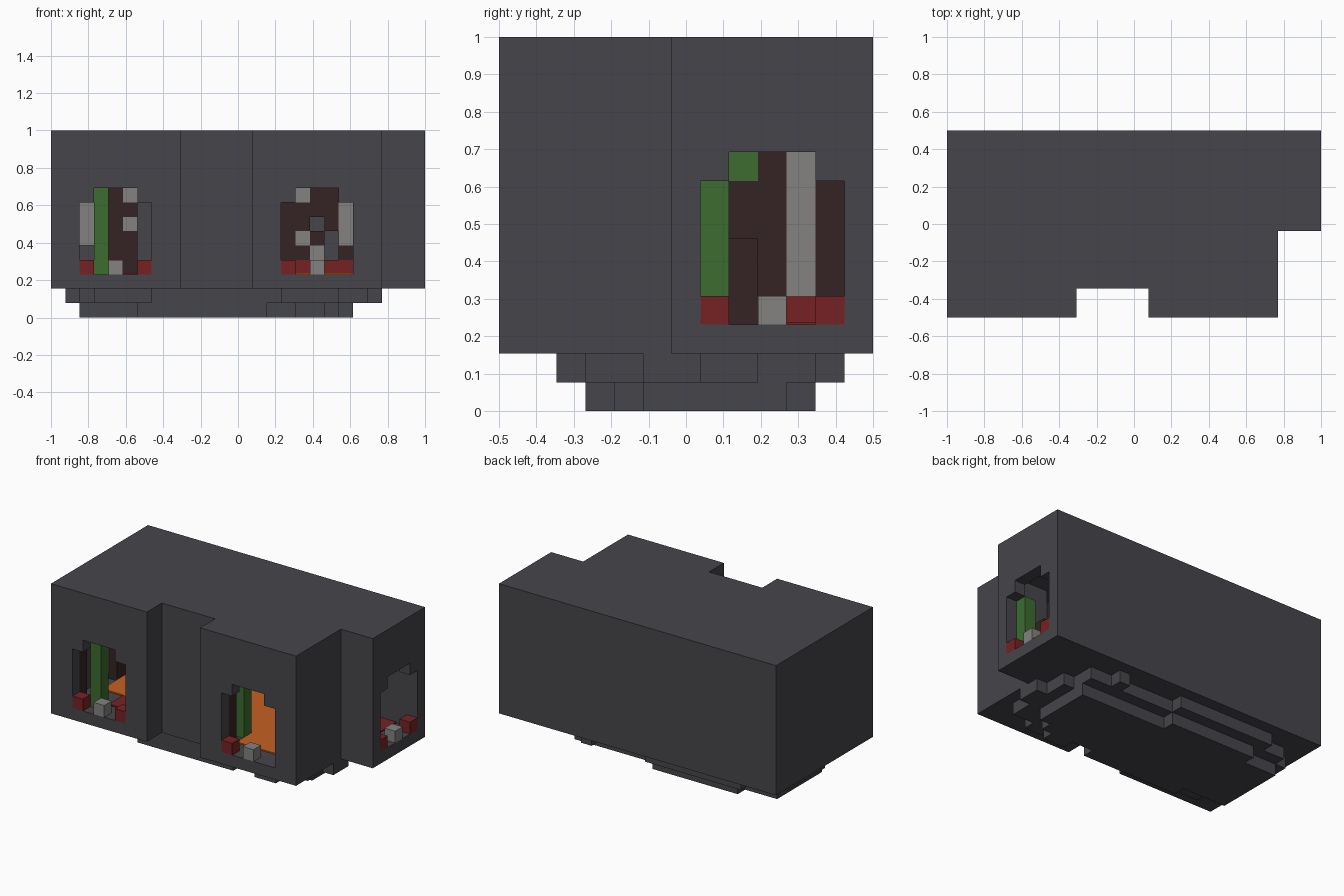
import bpy
import bmesh
from mathutils import Vector

if "Cube" in bpy.data.objects:
    bpy.data.objects.remove(bpy.data.objects["Cube"], do_unlink=True)

U = 2 / 26                      # one block


def place(p):
    return Vector((p[0] * U - 1, p[1] * U - 0.5, p[2] * U))


def material(name, color):
    m = bpy.data.materials.new(name)
    m.use_nodes = True
    m.diffuse_color = (*color, 1)
    m.node_tree.nodes["Principled BSDF"].inputs["Base Color"].default_value = (*color, 1)
    return m


STONE = material("dark stone", (.061, .060, .069))
WHITE = material("pale stone", (.227, .223, .216))
BROWN = material("dark brown", (.036, .017, .017))
RED = material("deep red", (.18, .016, .017))
GREEN = material("leaf green", (.045, .15, .028))
LAVA = material("molten orange", (.57, .117, .016))


def finish(bm, name, mat):
    bmesh.ops.recalc_face_normals(bm, faces=bm.faces[:])
    mesh = bpy.data.meshes.new(name)
    bm.to_mesh(mesh)
    bm.free()
    mesh.materials.append(mat)
    ob = bpy.data.objects.new(name, mesh)
    bpy.context.collection.objects.link(ob)
    return ob


def prism(name, start, offset, mat=STONE):
    """Extrude a closed outline, all in block units."""
    bm = bmesh.new()
    face = bm.faces.new([bm.verts.new(place(p)) for p in start])
    new = bmesh.ops.extrude_face_region(bm, geom=[face])["geom"]
    verts = [g for g in new if isinstance(g, bmesh.types.BMVert)]
    bmesh.ops.translate(bm, verts=verts, vec=Vector(offset) * U)
    return finish(bm, name, mat)


def boxes(name, spans, mat):
    """One object from boxes given as (low corner, high corner)."""
    bm = bmesh.new()
    for lo, hi in spans:
        a, b = place(lo), place(hi)
        cube = bmesh.ops.create_cube(bm, size=1)["verts"]
        for v in cube:
            v.co = [a[i] if v.co[i] < 0 else b[i] for i in range(3)]
    return finish(bm, name, mat)


def cut(ob, cutter):
    mod = ob.modifiers.new("cut", "BOOLEAN")
    mod.operation = "DIFFERENCE"
    mod.solver = "EXACT"
    mod.object = cutter
    bpy.context.view_layer.objects.active = ob
    bpy.ops.object.modifier_apply(modifier=mod.name)
    bpy.data.objects.remove(cutter, do_unlink=True)


# Outer shell and its hollow
outline = [(0, 0), (9, 0), (9, 2), (14, 2), (14, 0), (23, 0), (23, 6), (26, 6), (26, 13), (0, 13)]
hollow = [(1, 1), (8, 1), (8, 3), (15, 3), (15, 1), (22, 1), (22, 7), (25, 7), (25, 12), (1, 12)]
shell = prism("stone_shell", [(x, y, 2) for x, y in outline], (0, 0, 11))
cut(shell, prism("hollow_cutter", [(x, y, 3) for x, y in hollow], (0, 0, 7)))

# Windows: two at the front, one on the left side
opening = [(0, 3), (5, 3), (5, 8), (4, 8), (4, 9), (1, 9), (1, 8), (0, 8)]
for x in (2, 16):
    cut(shell, prism("window_cutter", [(x + u, -1, z) for u, z in opening], (0, 2.3, 0)))
cut(shell, prism("window_cutter", [(27, 7 + u, z) for u, z in opening], (-2.3, 0, 0)))


# Stepped underside
def layer(name, z, rects):
    boxes(name, [((a, b, z), (c, d, z + 1)) for a, b, c, d in rects], STONE)


layer("upper_base", 1, [(2, 3, 21, 11), (1, 5, 2, 10), (4, 11, 13, 12), (18, 11, 19, 12),
                        (21, 3, 22, 9), (22, 5, 23, 7), (16, 2, 20, 3), (3, 2, 7, 3)])
layer("lower_base", 0, [(2, 4, 20, 10), (20, 5, 21, 10), (5, 10, 13, 11),
                        (6, 3, 15, 4), (17, 3, 19, 4)])

# Blocks inside, gathered by colour
cells = {"w": [], "b": [], "r": [], "g": []}


def block(key, x, y, z, top=None):
    cells[key].append(((x, y, z), (x + 1, y + 1, top or z + 1)))


# Rock walls behind the windows, rows from top to bottom
walls = {
    "left": "bgbwb wgbb. wgbw. wgbb. .gbb. rgbbb",
    "middle": "bwbbb bbbbw bb.bw bwb.w bbw.b rrrrr",
    "side": "bgbwb bbbwb bbbwb bbbwb bbbwb rrrrr",
}
for spot, rows in walls.items():
    for r, row in enumerate(rows.split()):
        for c, key in enumerate(row):
            if key == "." or (spot == "left" and key == "g"):
                continue
            if spot == "side":
                block(key, 21, 7 + c, 8 - r)
            else:
                block(key, (2 if spot == "left" else 16) + c, 11, 8 - r)

# Tall plants just inside, and rock pillars beside the openings
block("g", 3, 1, 3, 10)
block("g", 15, 3, 3, 8)
block("g", 24, 7, 3, 8)
block("b", 1, 1, 3, 8)
block("b", 15, 1, 3, 8)
block("b", 23, 8, 3, 6)
block("w", 1, 4, 4, 8)
for y in (6, 7, 8):
    block("b", 1, y, 3, 6)

# Small blocks on the window sills
for x, y in ((2, 0), (6, 0), (16, 0), (25, 7), (25, 11)):
    block("r", x, y, 3)
for x, y in ((4, 0), (18, 0), (25, 9)):
    block("w", x, y, 3)

for key, name, mat in (("w", "pale_blocks", WHITE), ("b", "brown_rock", BROWN),
                       ("r", "red_blocks", RED), ("g", "plants", GREEN)):
    boxes(name, cells[key], mat)

# Thin floor covering
boxes("lava_pool", [((2, 4, 3), (21, 11, 3.1)), ((16, 2, 3), (21, 4, 3.1))], LAVA)
boxes("red_floor", [((4, 2, 3), (7, 4, 3.1)), ((22, 9, 3), (24, 12, 3.1))], RED)
